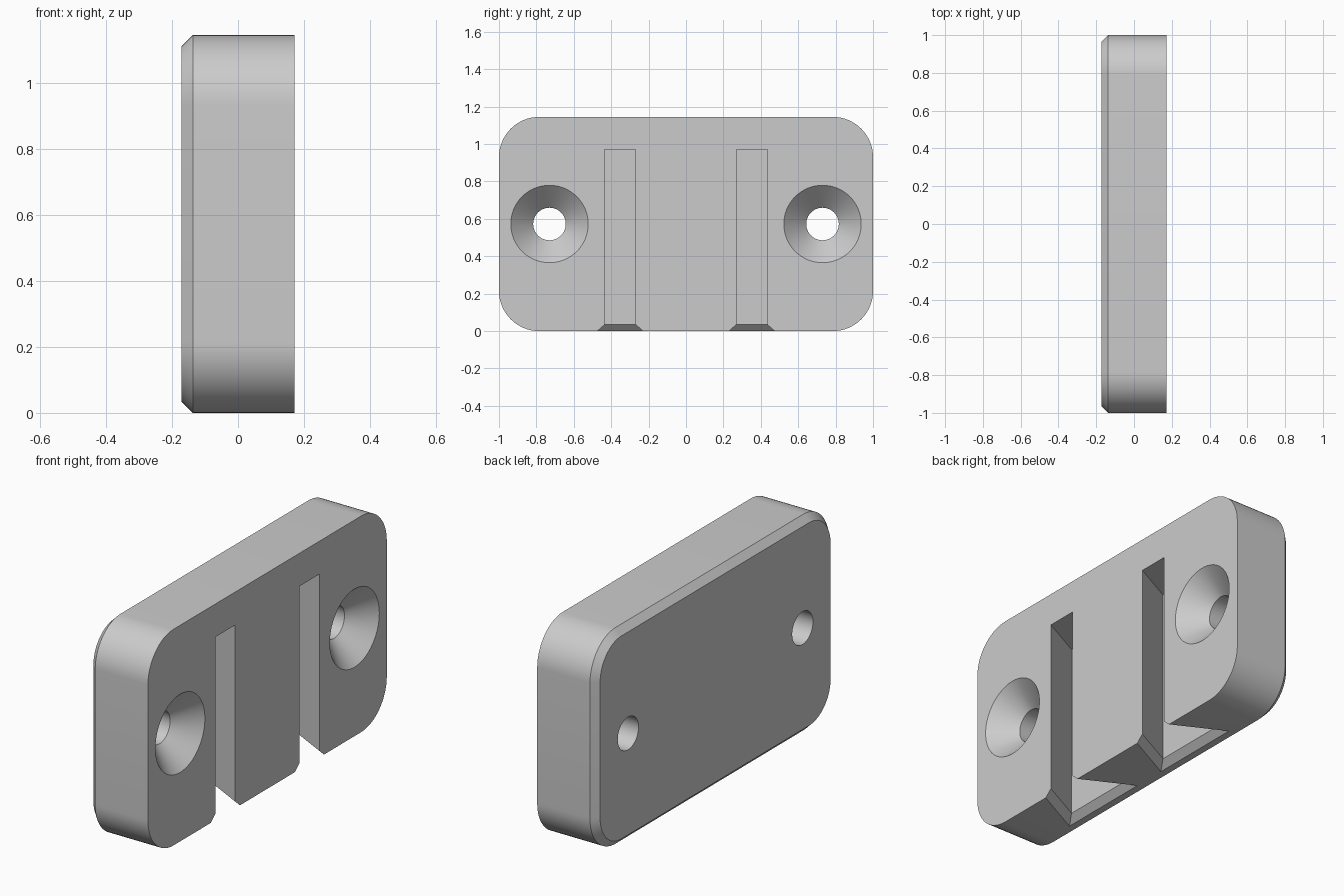
import bpy, bmesh, math

cube = bpy.data.objects.get("Cube")
if cube:
    bpy.data.objects.remove(cube, do_unlink=True)

HALF_T, HEIGHT = 0.172, 1.145      # half thickness, plate height
MID_Z = HEIGHT / 2
CHAMFER = 0.035
RADIUS = 0.215

grey = bpy.data.materials.new("plain_grey")
grey.use_nodes = True
colour = (0.6, 0.6, 0.6, 1)
grey.diffuse_color = colour
grey.node_tree.nodes["Principled BSDF"].inputs["Base Color"].default_value = colour


def loft(name, rings):
    """Solid skinned through rings of equal point count, capped at both ends."""
    bm = bmesh.new()
    loops = [[bm.verts.new(p) for p in ring] for ring in rings]
    n = len(loops[0])
    for a, b in zip(loops, loops[1:]):
        for i in range(n):
            j = (i + 1) % n
            bm.faces.new((a[i], a[j], b[j], b[i]))
    bm.faces.new(loops[0])
    bm.faces.new(loops[-1])
    bmesh.ops.recalc_face_normals(bm, faces=bm.faces)
    mesh = bpy.data.meshes.new(name)
    bm.to_mesh(mesh)
    bm.free()
    mesh.materials.append(grey)
    obj = bpy.data.objects.new(name, mesh)
    bpy.context.collection.objects.link(obj)
    return obj


def rounded_ring(x, inset, steps=16):
    """Rounded rectangle outline in the YZ plane."""
    r = RADIUS - inset
    cy, cz = 1 - RADIUS, MID_Z - RADIUS
    ring = []
    for k, (sy, sz) in enumerate([(1, 1), (-1, 1), (-1, -1), (1, -1)]):
        for i in range(steps + 1):
            a = math.pi / 2 * (k + i / steps)
            ring.append((x, sy * cy + r * math.cos(a), MID_Z + sz * cz + r * math.sin(a)))
    return ring


def circle_ring(x, y, r, steps=64):
    angles = [2 * math.pi * i / steps for i in range(steps)]
    return [(x, y + r * math.cos(a), MID_Z + r * math.sin(a)) for a in angles]


def dovetail_ring(y, z, grow):
    """Undercut slot section in the XY plane, enlarged by grow."""
    floor_x, mouth_x = HALF_T - 0.235 - grow, HALF_T + 0.05

    def half_width(x):
        return 0.0825 + 1.14 * grow + 0.515 * (HALF_T - x)

    f, m = half_width(floor_x), half_width(mouth_x)
    return [(floor_x, y - f, z), (floor_x, y + f, z), (mouth_x, y + m, z), (mouth_x, y - m, z)]


# Plate with rounded corners and a chamfered rear edge
plate = loft("mounting_plate", [
    rounded_ring(HALF_T, 0),
    rounded_ring(-HALF_T + CHAMFER, 0),
    rounded_ring(-HALF_T, CHAMFER),
])

# Cutters: countersunk screw holes and dovetail slots with flared entries
cutters = []
for side, s in (("left", 1), ("right", -1)):
    y = s * 0.73
    cutters.append(loft(side + "_screw_hole_cutter", [
        circle_ring(HALF_T + 0.05, y, 0.257),
        circle_ring(HALF_T - 0.12, y, 0.087),
        circle_ring(-HALF_T - 0.05, y, 0.087),
    ]))
    y = s * 0.352
    cutters.append(loft(side + "_slot_cutter", [
        dovetail_ring(y, 0.97, 0),
        dovetail_ring(y, CHAMFER, 0),
        dovetail_ring(y, -0.02, CHAMFER + 0.02),
    ]))

bpy.context.view_layer.objects.active = plate
plate.select_set(True)
for cutter in cutters:
    mod = plate.modifiers.new("cut", "BOOLEAN")
    mod.operation = "DIFFERENCE"
    mod.solver = "EXACT"
    mod.object = cutter
    bpy.ops.object.modifier_apply(modifier=mod.name)
for cutter in cutters:
    bpy.data.objects.remove(cutter, do_unlink=True)

bpy.ops.object.shade_smooth_by_angle(angle=math.radians(25))
